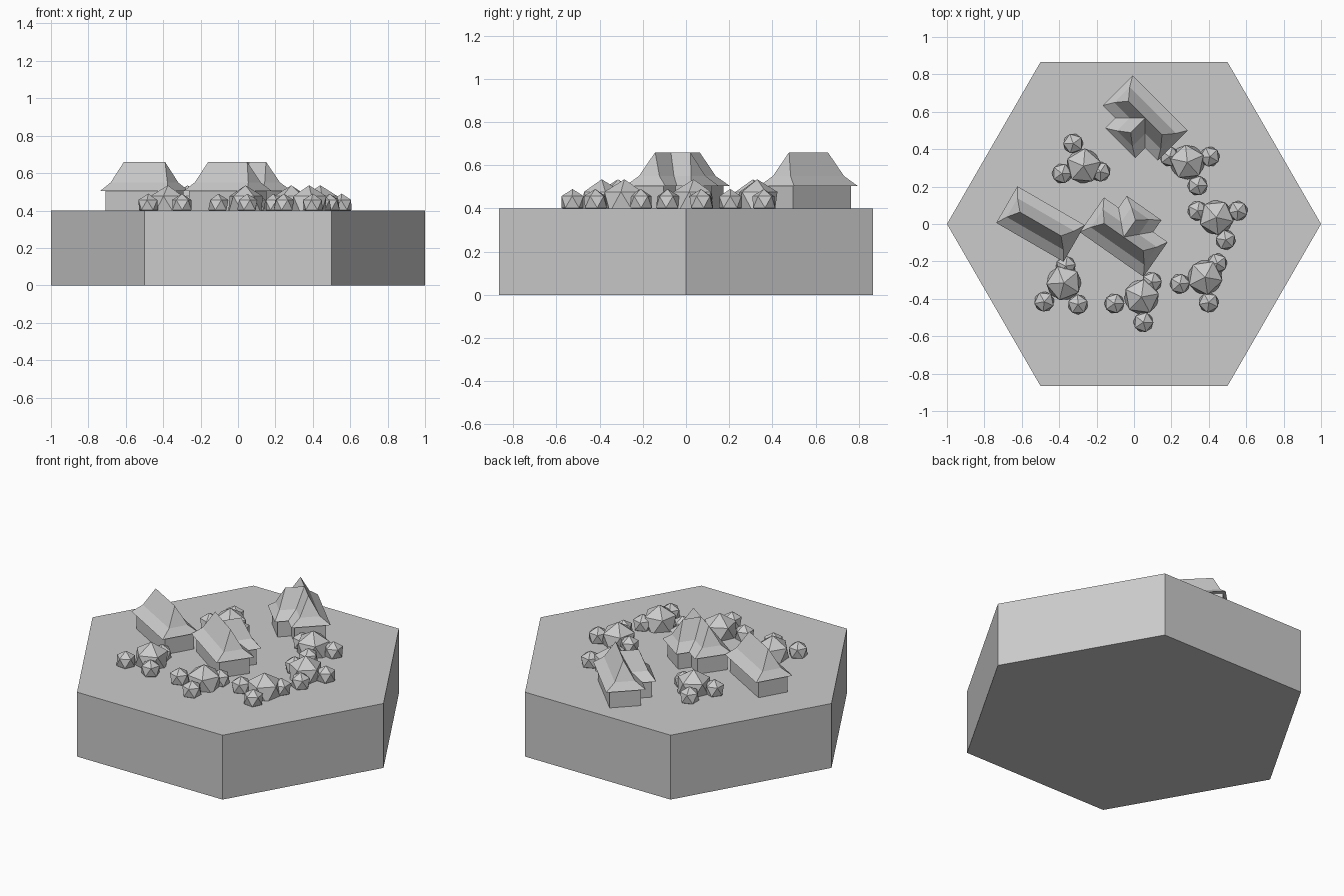
import bpy
import bmesh
import math
import random
from mathutils import Matrix, Vector

random.seed(4)
if "Cube" in bpy.data.objects:
    bpy.data.objects.remove(bpy.data.objects["Cube"])

# One plain grey for the whole model
grey = bpy.data.materials.new("plain_grey")
grey.use_nodes = True
colour = (0.6, 0.6, 0.6, 1)
grey.diffuse_color = colour
grey.node_tree.nodes["Principled BSDF"].inputs["Base Color"].default_value = colour

GROUND, EAVE, BREAK, RIDGE = 0.4, 0.505, 0.55, 0.66


def finish(bm, name, matrix=Matrix()):
    """Turn a bmesh into a flat shaded object with the shared material."""
    bmesh.ops.remove_doubles(bm, verts=bm.verts, dist=0.0005)
    bmesh.ops.recalc_face_normals(bm, faces=bm.faces)
    mesh = bpy.data.meshes.new(name)
    bm.to_mesh(mesh)
    bm.free()
    mesh.materials.append(grey)
    obj = bpy.data.objects.new(name, mesh)
    obj.matrix_world = matrix
    bpy.context.collection.objects.link(obj)
    return obj


def loft(name, rings, matrix):
    """Stack rectangles (back, front, half width, height) into a solid."""
    bm = bmesh.new()
    loops = []
    for back, front, half, z in rings:
        corners = ((back, -half), (front, -half), (front, half), (back, half))
        loops.append([bm.verts.new((x, y, z)) for x, y in corners])
    for low, high in zip(loops, loops[1:]):
        for i in range(4):
            j = (i + 1) % 4
            bm.faces.new((low[i], low[j], high[j], high[i]))
    bm.faces.new(loops[0][::-1])
    if rings[-1][2] > 0:
        bm.faces.new(loops[-1])
    return finish(bm, name, matrix)


def building(name, back, front, matrix):
    """Walls under a flared hipped roof; each end is (wall, eave, break, ridge)."""
    wall, eave, bend, ridge = zip(back, front)
    loft(name + "_walls", [(*wall, 0.09, GROUND), (*wall, 0.09, EAVE)], matrix)
    loft(name + "_roof", [(*eave, 0.113, EAVE), (*bend, 0.058, BREAK),
                          (*ridge, 0, RIDGE)], matrix)


def house(name, x, y, angle, wing_turn=None):
    place = Matrix.Translation((x, y, 0)) @ Matrix.Rotation(math.radians(angle), 4, "Z")
    end = (0.19, 0.208, 0.175, 0.127)
    building(name, [-e for e in end], end, place)
    if wing_turn is not None:
        turn = Matrix.Rotation(math.radians(wing_turn), 4, "Z")
        building(name + "_wing", (0, 0, 0, 0), (0.17, 0.19, 0.155, 0.11), place @ turn)


def bush(name, x, y, radius, height):
    bm = bmesh.new()
    bmesh.ops.create_icosphere(bm, subdivisions=1, radius=radius)
    spin = Matrix.Rotation(random.uniform(0, math.tau), 4, "Z")
    finish(bm, name, Matrix.Translation((x, y, height)) @ spin)


# Hexagonal base tile
bm = bmesh.new()
bmesh.ops.create_cone(bm, cap_ends=True, segments=6, radius1=1, radius2=1, depth=GROUND)
bmesh.ops.rotate(bm, verts=bm.verts, cent=Vector(), matrix=Matrix.Rotation(math.pi / 2, 3, "Z"))
finish(bm, "hexagon_base", Matrix.Translation((0, 0, GROUND / 2)))

# Houses, two of them with a side wing
house("left_house", -0.5, 0, -30)
house("middle_house", -0.055, -0.07, -35, 90)
house("back_house", 0.06, 0.567, -45, -90)

# Bush clusters: one large bush, then its three small neighbours
clusters = [
    [(-0.27, 0.31), (-0.325, 0.43), (-0.385, 0.27), (-0.18, 0.28)],
    [(0.285, 0.33), (0.19, 0.36), (0.405, 0.36), (0.34, 0.205)],
    [(0.44, 0.035), (0.34, 0.07), (0.555, 0.07), (0.49, -0.085)],
    [(0.38, -0.285), (0.445, -0.21), (0.245, -0.32), (0.4, -0.42)],
    [(0.04, -0.39), (0.095, -0.31), (-0.105, -0.425), (0.05, -0.525)],
    [(-0.375, -0.315), (-0.365, -0.225), (-0.48, -0.415), (-0.3, -0.43)],
]
for n, (large, *small) in enumerate(clusters, 1):
    bush(f"large_bush_{n}", *large, 0.105, 0.43)
    for k, spot in enumerate(small, 1):
        bush(f"small_bush_{n}_{k}", *spot, 0.06, 0.43)
